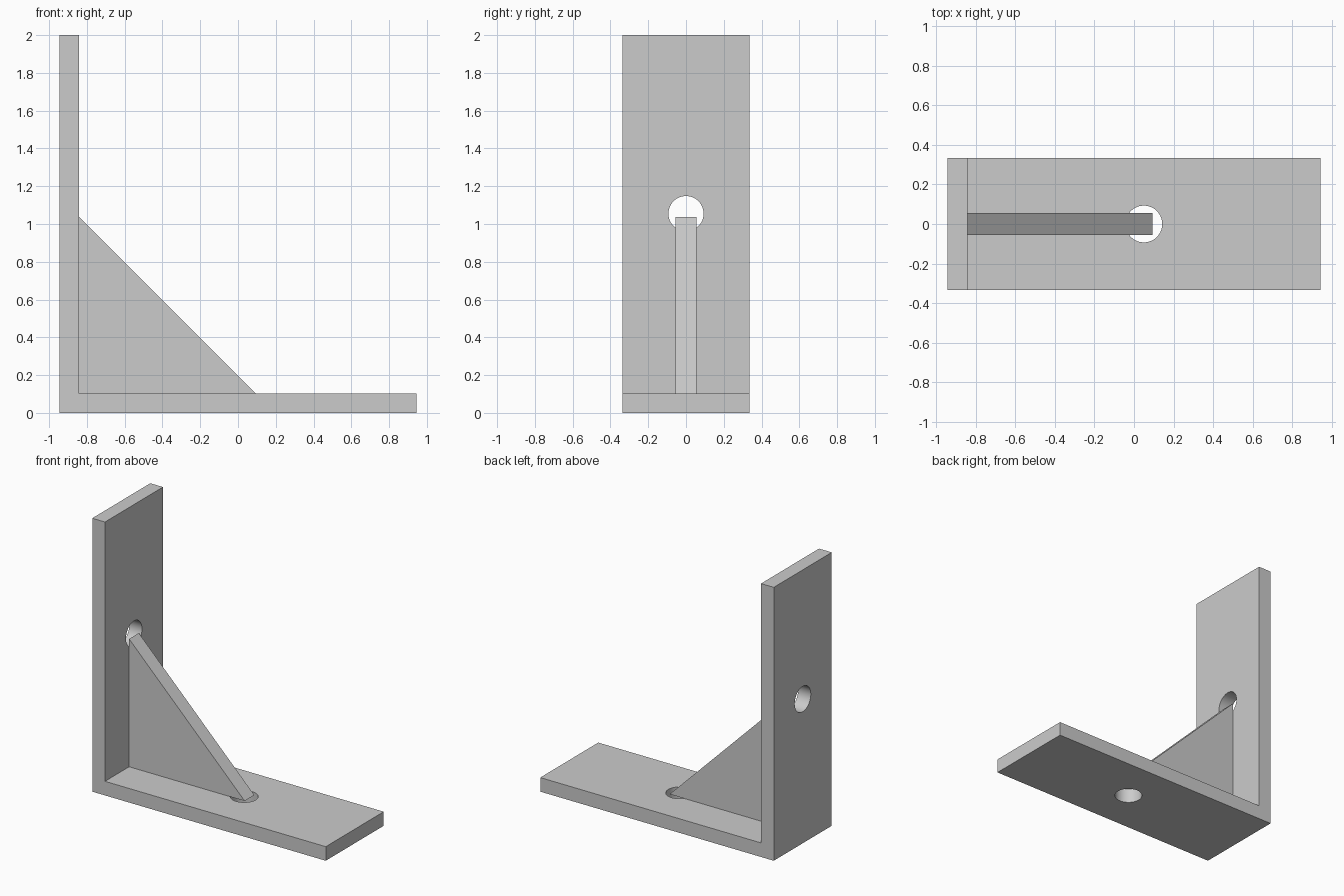
import bpy
import bmesh
from math import pi

cube = bpy.data.objects.get("Cube")
if cube:
    bpy.data.objects.remove(cube, do_unlink=True)

HALF_LENGTH, HALF_WIDTH, HEIGHT = 0.945, 0.335, 2.0
THICK = 0.103
INNER_X = -HALF_LENGTH + THICK
RIB_LEG, RIB_HALF = 0.935, 0.056
HOLE_RADIUS = 0.093

# Plain grey metal
grey = bpy.data.materials.new("grey_metal")
grey.use_nodes = True
grey.diffuse_color = (0.6, 0.6, 0.6, 1)
grey.node_tree.nodes["Principled BSDF"].inputs["Base Color"].default_value = (0.6, 0.6, 0.6, 1)


def extrude_profile(name, points, half_width):
    """Extrude an x-z outline symmetrically along y."""
    bm = bmesh.new()
    face = bm.faces.new([bm.verts.new((x, -half_width, z)) for x, z in points])
    result = bmesh.ops.extrude_face_region(bm, geom=[face])
    moved = [v for v in result["geom"] if isinstance(v, bmesh.types.BMVert)]
    bmesh.ops.translate(bm, verts=moved, vec=(0, 2 * half_width, 0))
    bmesh.ops.recalc_face_normals(bm, faces=bm.faces)
    mesh = bpy.data.meshes.new(name)
    bm.to_mesh(mesh)
    bm.free()
    mesh.materials.append(grey)
    obj = bpy.data.objects.new(name, mesh)
    bpy.context.collection.objects.link(obj)
    return obj


def drill(obj, location, rotation):
    """Cut a round bolt hole through the plate."""
    bpy.ops.mesh.primitive_cylinder_add(vertices=64, radius=HOLE_RADIUS, depth=THICK * 3,
                                        location=location, rotation=rotation)
    cutter = bpy.context.object
    cutter.name = "hole_cutter"
    cutter.hide_render = True
    cutter.data.materials.append(grey)
    mod = obj.modifiers.new("bolt_hole", "BOOLEAN")
    mod.operation = "DIFFERENCE"
    mod.solver = "EXACT"
    mod.object = cutter
    bpy.ops.object.select_all(action="DESELECT")
    obj.select_set(True)
    bpy.context.view_layer.objects.active = obj
    bpy.ops.object.modifier_apply(modifier=mod.name)
    bpy.data.objects.remove(cutter, do_unlink=True)


# L-shaped body: upright plate and base plate
body = extrude_profile("angle_plate", [
    (-HALF_LENGTH, 0), (HALF_LENGTH, 0), (HALF_LENGTH, THICK),
    (INNER_X, THICK), (INNER_X, HEIGHT), (-HALF_LENGTH, HEIGHT)], HALF_WIDTH)

# One bolt hole in each plate
drill(body, (0.05, 0, THICK / 2), (0, 0, 0))
drill(body, (INNER_X - THICK / 2, 0, 1.055), (0, pi / 2, 0))
bpy.ops.object.shade_smooth_by_angle(angle=pi / 6)

# Triangular stiffening rib in the corner
extrude_profile("corner_rib", [
    (INNER_X, THICK), (INNER_X + RIB_LEG, THICK), (INNER_X, THICK + RIB_LEG)], RIB_HALF)
